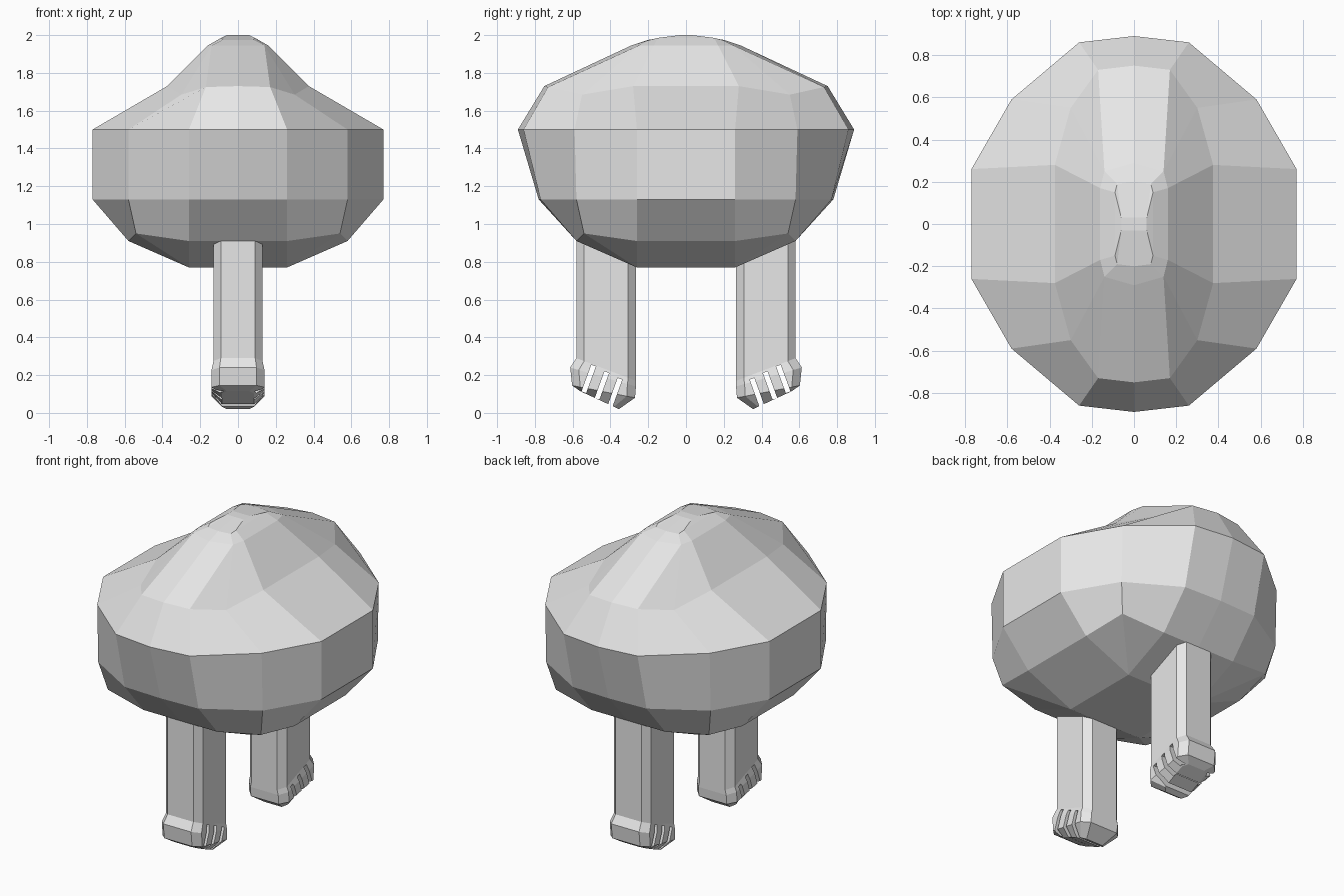
import bpy, bmesh, math
from mathutils import Matrix

cube = bpy.data.objects.get("Cube")
if cube:
    bpy.data.objects.remove(cube, do_unlink=True)

grey = bpy.data.materials.new("plain grey")
grey.use_nodes = True
grey.diffuse_color = (0.8, 0.8, 0.8, 1)
grey.node_tree.nodes["Principled BSDF"].inputs["Base Color"].default_value = (0.8, 0.8, 0.8, 1)


def finish(name, bm):
    """Turn a bmesh into a flat shaded object."""
    bmesh.ops.remove_doubles(bm, verts=bm.verts, dist=0.0005)
    bmesh.ops.recalc_face_normals(bm, faces=bm.faces)
    me = bpy.data.meshes.new(name)
    bm.to_mesh(me)
    bm.free()
    me.materials.append(grey)
    ob = bpy.data.objects.new(name, me)
    bpy.context.collection.objects.link(ob)
    return ob


def loft(rings):
    """Skin a stack of closed rings and cap both ends."""
    bm = bmesh.new()
    vs = [[bm.verts.new(p) for p in r] for r in rings]
    n = len(rings[0])
    for lo, hi in zip(vs, vs[1:]):
        for i in range(n):
            j = (i + 1) % n
            bm.faces.new((lo[i], lo[j], hi[j], hi[i]))
    bm.faces.new(vs[0])
    bm.faces.new(vs[-1])
    return bm


def full_ring(side, corner, front, mid):
    """Mirror one quarter of a ring into a closed loop of 14 points."""
    q = [side, corner, front]
    back = q + [mid] + [(-x, y, z) for x, y, z in reversed(q)]
    return back + [(-x, -y, z) for x, y, z in back]


# Body: rounded bowl, sloping shoulder and narrow raised crown
body = loft([full_ring(*r) for r in (
    ((.26, .26, .77), (.26, .26, .77), (.26, .26, .77), (0, .26, .77)),
    ((.58, .26, .91), (.54, .54, .95), (.26, .58, .91), (0, .58, .91)),
    ((.77, .26, 1.13), (.58, .58, 1.13), (.26, .77, 1.13), (0, .78, 1.13)),
    ((.77, .26, 1.5), (.58, .59, 1.5), (.26, .86, 1.5), (0, .89, 1.5)),
    ((.375, .28, 1.73), (.30, .55, 1.685), (.17, .73, 1.725), (0, .75, 1.73)),
    ((.16, .17, 1.945), (.14, .25, 1.945), (.14, .25, 1.945), (0, .29, 1.945)),
    ((.09, .15, 1.985), (.08, .19, 1.975), (.08, .19, 1.975), (0, .2, 1.975)),
    ((.06, .03, 2.0), (.06, .03, 2.0), (.06, .03, 2.0), (0, .03, 2.0)),
)])
finish("body", body)


def leg_ring(w, outer, inner):
    """Chamfered rectangle, tilted between its outer and inner ends."""
    (yo, zo), (yi, zi) = outer, inner
    half = [(.7 * w, 0), (w, .13), (w, .5), (w, .87), (.7 * w, 1)]
    loop = half + [(0, 1)] + [(-x, t) for x, t in reversed(half)] + [(0, 0)]
    return [(x, yo + (yi - yo) * t, zo + (zi - zo) * t) for x, t in loop]


def build_leg(name, turn):
    # Straight column with a slanted toe
    bm = loft([
        leg_ring(.13, (-.58, 1.0), (-.265, 1.0)),
        leg_ring(.13, (-.58, .29), (-.265, .17)),
        leg_ring(.14, (-.613, .24), (-.265, .14)),
        leg_ring(.14, (-.603, .145), (-.27, .08)),
        leg_ring(.085, (-.56, .115), (-.355, .02)),
    ])
    bmesh.ops.rotate(bm, verts=bm.verts, matrix=Matrix.Rotation(turn, 3, 'Z'))
    leg = finish(name, bm)

    # Tilted slits that divide the foot
    cut = bmesh.new()
    for y, z in ((-.515, .18), (-.445, .145), (-.375, .11)):
        m = (Matrix.Translation((0, y, z)) @ Matrix.Rotation(math.radians(-20), 4, 'X')
             @ Matrix.Diagonal((.5, .026, .15, 1)))
        bmesh.ops.create_cube(cut, size=1, matrix=m)
    bmesh.ops.rotate(cut, verts=cut.verts, matrix=Matrix.Rotation(turn, 3, 'Z'))
    cutter = finish(name + "_slit_cutter", cut)
    cutter.hide_render = True
    cutter.hide_viewport = True
    cutter.display_type = 'WIRE'
    mod = leg.modifiers.new("slits", 'BOOLEAN')
    mod.operation = 'DIFFERENCE'
    mod.solver = 'EXACT'
    mod.object = cutter


build_leg("front_leg", 0)
build_leg("back_leg", math.pi)
